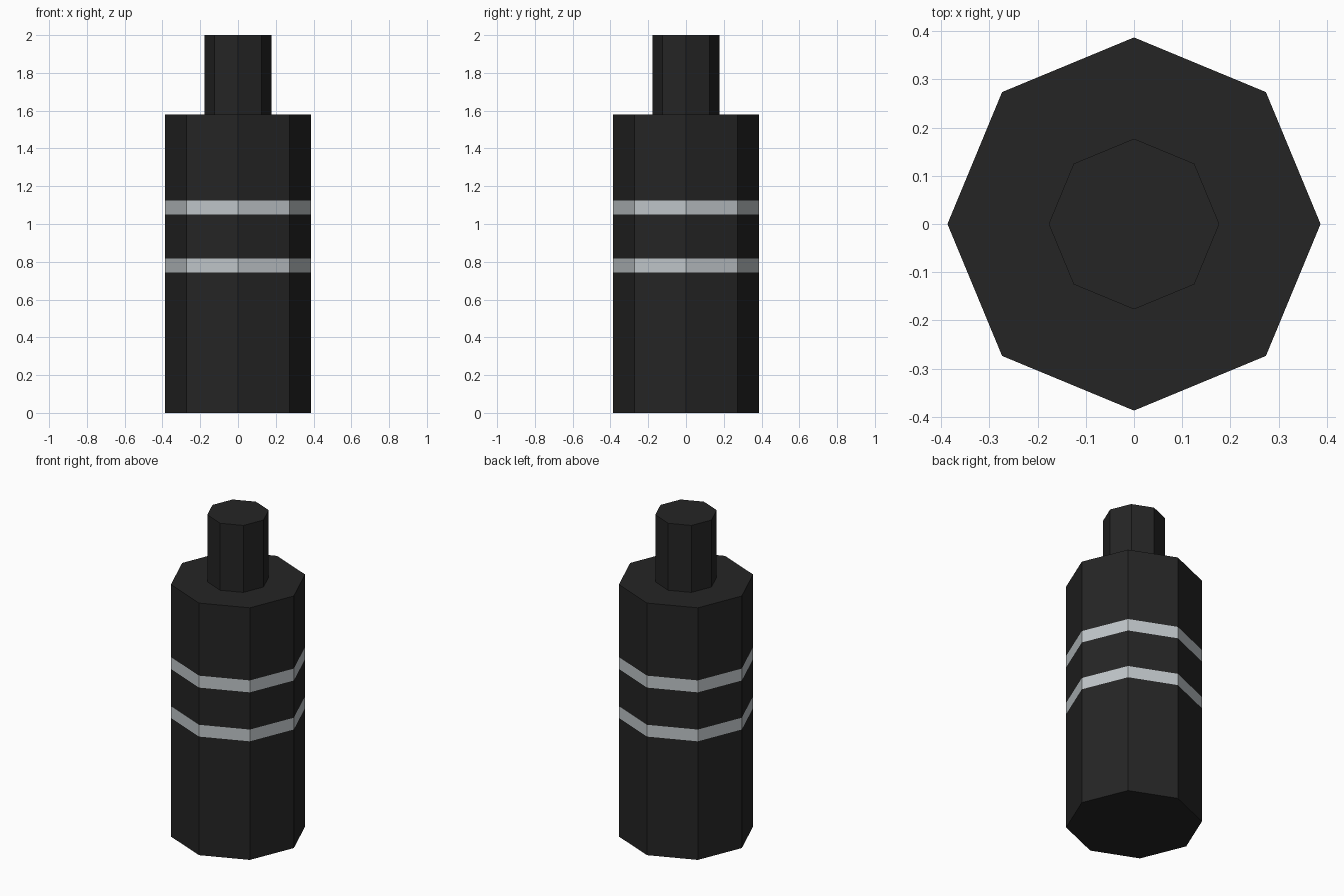
import bpy, bmesh, math

cube = bpy.data.objects.get("Cube")
if cube:
    bpy.data.objects.remove(cube, do_unlink=True)


def material(name, color):
    mat = bpy.data.materials.new(name)
    mat.use_nodes = True
    mat.diffuse_color = color
    mat.node_tree.nodes["Principled BSDF"].inputs["Base Color"].default_value = color
    return mat


black = material("matte black", (0.018, 0.018, 0.018, 1))
silver = material("silver grey", (0.52, 0.56, 0.58, 1))
SIDES = 8


def stacked_prism(name, radius, heights, band_levels=()):
    """Capped octagonal column with a ring of vertices at every height."""
    bm = bmesh.new()
    rings = [[bm.verts.new((radius * math.cos(math.tau * i / SIDES),
                            radius * math.sin(math.tau * i / SIDES), z))
              for i in range(SIDES)] for z in heights]
    bm.faces.new(rings[0][::-1])
    bm.faces.new(rings[-1])
    for level, (low, high) in enumerate(zip(rings, rings[1:])):
        for i in range(SIDES):
            j = (i + 1) % SIDES
            face = bm.faces.new((low[i], low[j], high[j], high[i]))
            face.material_index = int(level in band_levels)
    mesh = bpy.data.meshes.new(name)
    bm.to_mesh(mesh)
    bm.free()
    mesh.materials.append(black)
    mesh.materials.append(silver)
    obj = bpy.data.objects.new(name, mesh)
    bpy.context.collection.objects.link(obj)
    return obj


# Wide body with two flush silver bands
stacked_prism("body", 0.387, (0, 0.743, 0.817, 1.05, 1.125, 1.58), (1, 3))
# Narrow neck standing on the body
stacked_prism("neck", 0.177, (1.58, 2.0))
